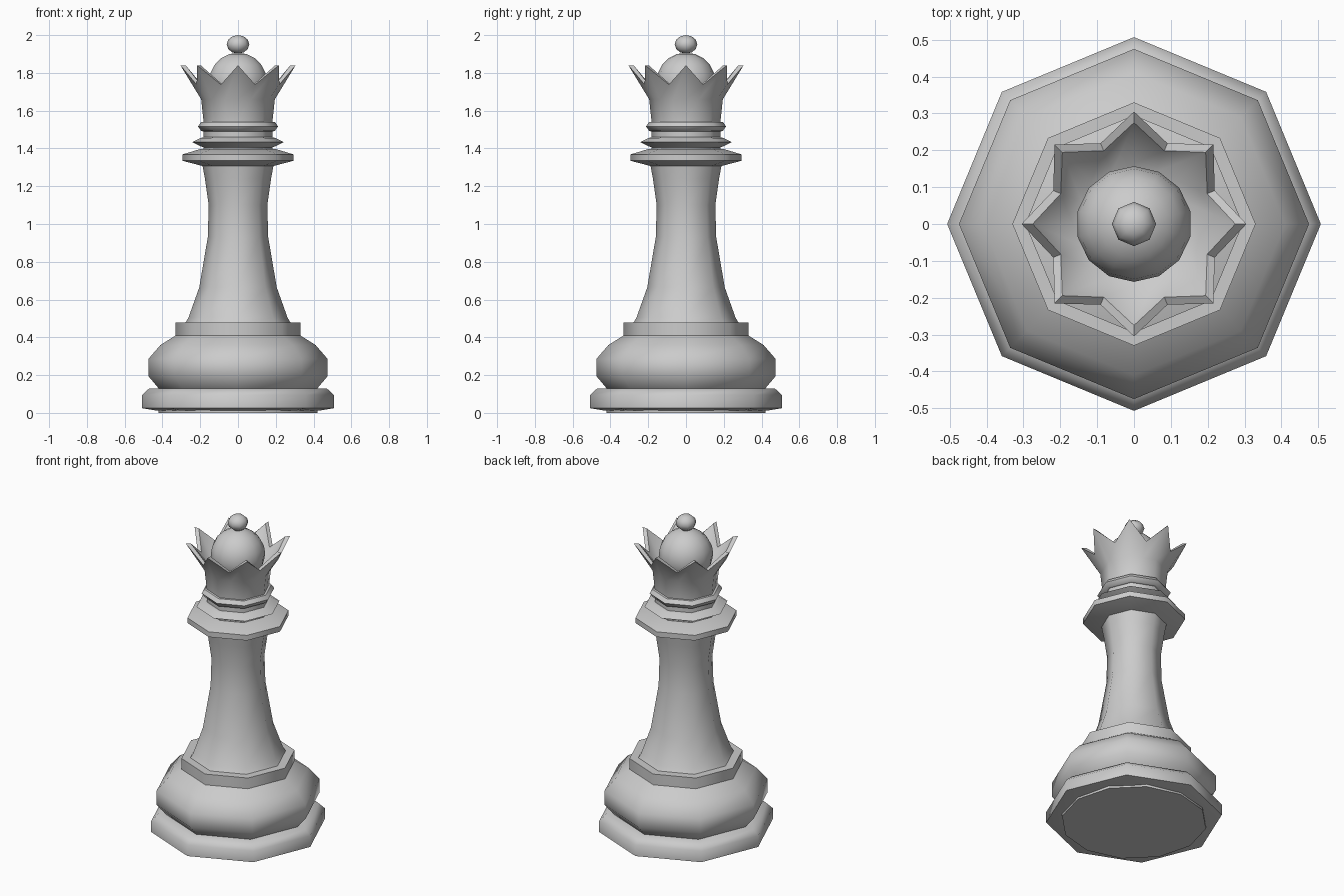
import bpy
import bmesh
from math import cos, sin, pi, radians

cube = bpy.data.objects.get("Cube")
if cube:
    bpy.data.objects.remove(cube, do_unlink=True)

grey = bpy.data.materials.new("plain grey")
grey.use_nodes = True
colour = (0.6, 0.6, 0.6, 1)
grey.diffuse_color = colour
grey.node_tree.nodes["Principled BSDF"].inputs["Base Color"].default_value = colour


def finish(name, bm, angle=50):
    """Turn a bmesh into a smooth-shaded grey object."""
    bmesh.ops.recalc_face_normals(bm, faces=bm.faces)
    mesh = bpy.data.meshes.new(name)
    bm.to_mesh(mesh)
    bm.free()
    mesh.materials.append(grey)
    obj = bpy.data.objects.new(name, mesh)
    bpy.context.collection.objects.link(obj)
    bpy.ops.object.select_all(action="DESELECT")
    obj.select_set(True)
    bpy.context.view_layer.objects.active = obj
    bpy.ops.object.shade_smooth_by_angle(angle=radians(angle))


def skin(name, rings, angle=50):
    """Join rings of points with quads and cap both ends."""
    bm = bmesh.new()
    rows = [[bm.verts.new(p) for p in ring] for ring in rings]
    n = len(rows[0])
    for a, b in zip(rows, rows[1:]):
        for i in range(n):
            j = (i + 1) % n
            bm.faces.new((a[i], a[j], b[j], b[i]))
    bm.faces.new(rows[0])
    bm.faces.new(rows[-1])
    finish(name, bm, angle)


def polar(r, z, i, sides):
    a = 2 * pi * i / sides
    return (r * cos(a), r * sin(a), z)


def lathe(name, profile, sides=8):
    skin(name, [[polar(r, z, i, sides) for i in range(sides)] for r, z in profile])


def ball(name, radius, height, z, segments, rings):
    bm = bmesh.new()
    bmesh.ops.create_uvsphere(bm, u_segments=segments, v_segments=rings, radius=radius)
    for v in bm.verts:
        v.co.z = v.co.z * height / radius + z
    finish(name, bm, 60)


# Base and body
lathe("foot_pad", [(0.42, 0), (0.42, 0.03)], 12)
lathe("base_rim", [(0.43, 0.012), (0.507, 0.025), (0.507, 0.095), (0.47, 0.13), (0.38, 0.13)])
lathe("base_bulge", [(0.41, 0.12), (0.42, 0.13), (0.475, 0.195), (0.475, 0.285),
                     (0.41, 0.36), (0.33, 0.41), (0.33, 0.478), (0.24, 0.478)])
lathe("stem", [(0.28, 0.475), (0.262, 0.505), (0.205, 0.665), (0.16, 0.93),
               (0.155, 1.1), (0.175, 1.24), (0.19, 1.32)])

# Collars and neck
lathe("wide_collar", [(0.18, 1.305), (0.295, 1.335), (0.295, 1.368), (0.2, 1.397), (0.16, 1.397)])
lathe("neck", [(0.182, 1.38), (0.182, 1.56)])
lathe("lower_ring", [(0.18, 1.405), (0.2, 1.412), (0.242, 1.433), (0.2, 1.455), (0.18, 1.46)])
lathe("upper_ring", [(0.18, 1.49), (0.195, 1.492), (0.212, 1.517), (0.195, 1.54), (0.18, 1.541)])

# Crown: each ring alternates between a point and a valley
flat = cos(pi / 8)
crown = [((0.182, 1.54), (0.182 * flat, 1.54)),
         ((0.195, 1.66), (0.195 * flat, 1.66)),
         ((0.305, 1.84), (0.237, 1.738)),
         ((0.275, 1.838), (0.215, 1.738)),
         ((0.165, 1.675), (0.165 * flat, 1.675))]
skin("crown", [[polar(*pair[i % 2], i, 16) for i in range(16)] for pair in crown], 60)

# Cap and finial
ball("crown_dome", 0.157, 0.157, 1.75, 14, 10)
ball("finial", 0.06, 0.049, 1.951, 8, 6)
